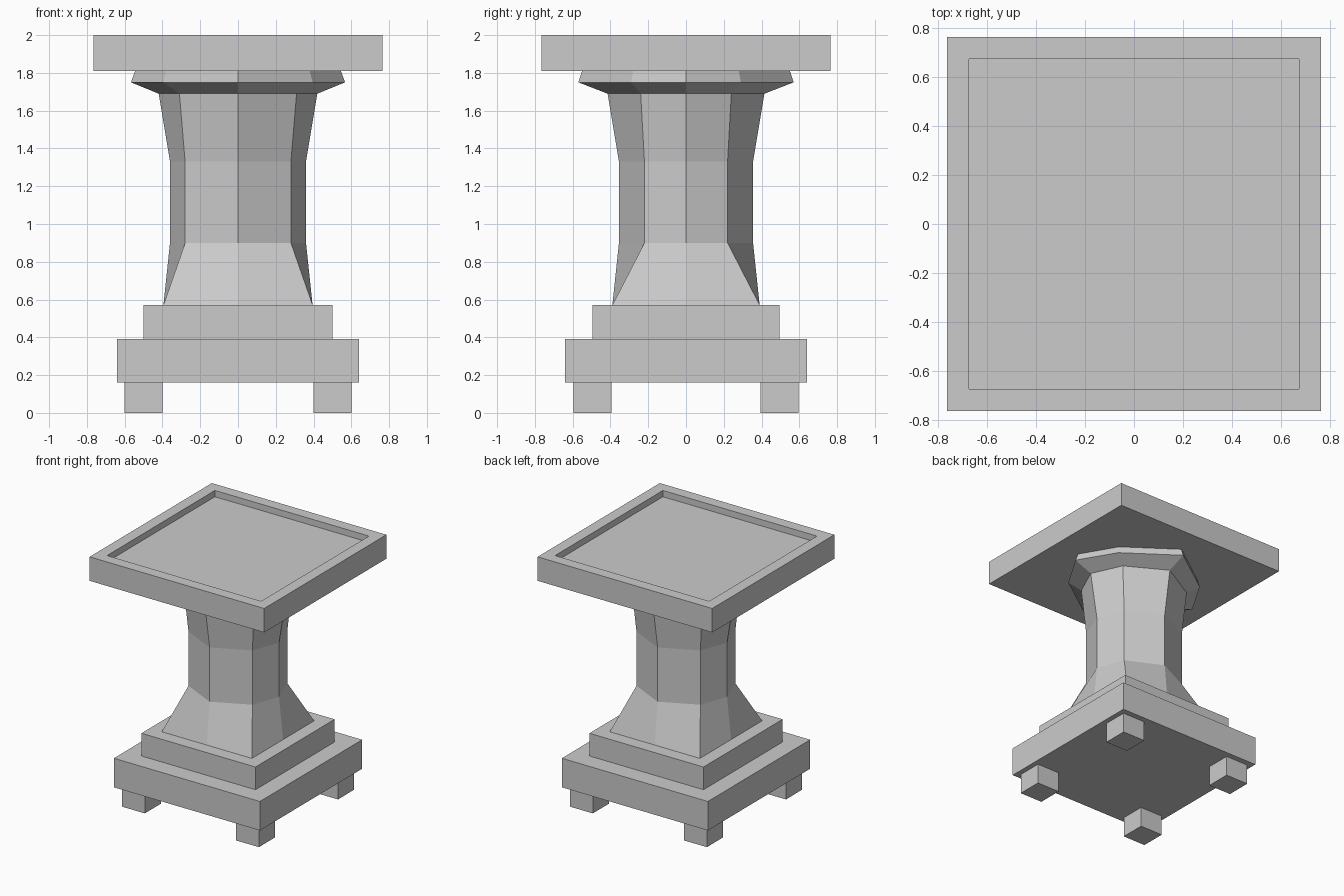
import bpy, bmesh

if "Cube" in bpy.data.objects:
    bpy.data.objects.remove(bpy.data.objects["Cube"])


def make_object(name, bm):
    bmesh.ops.recalc_face_normals(bm, faces=bm.faces)
    mesh = bpy.data.meshes.new(name)
    bm.to_mesh(mesh)
    bm.free()
    obj = bpy.data.objects.new(name, mesh)
    bpy.context.collection.objects.link(obj)
    return obj


def box(name, x, y, z):
    """Box from (min, max) ranges on each axis."""
    bm = bmesh.new()
    bmesh.ops.create_cube(bm, size=1)
    for v in bm.verts:
        for i, (lo, hi) in enumerate((x, y, z)):
            v.co[i] = hi if v.co[i] > 0 else lo
    return make_object(name, bm)


def eight_sided(name, rings):
    """Loft of eight-sided rings: (z, x on axis, y on axis, x at corner, y at corner)."""
    bm = bmesh.new()
    loops = []
    for z, ax, ay, cx, cy in rings:
        pts = [(ax, 0), (cx, cy), (0, ay), (-cx, cy),
               (-ax, 0), (-cx, -cy), (0, -ay), (cx, -cy)]
        loops.append([bm.verts.new((px, py, z)) for px, py in pts])
    for a, b in zip(loops, loops[1:]):
        for i in range(8):
            j = (i + 1) % 8
            bm.faces.new((a[i], a[j], b[j], b[i]))
    bm.faces.new(loops[0][::-1])
    bm.faces.new(loops[-1])
    return make_object(name, bm)


# Four square feet
for side_x, lr in ((-1, "left"), (1, "right")):
    for side_y, fb in ((-1, "front"), (1, "back")):
        box(f"{fb}_{lr}_foot",
            sorted((side_x * 0.40, side_x * 0.60)),
            sorted((side_y * 0.395, side_y * 0.595)), (0, 0.16))

# Stepped base
box("base_slab", (-0.64, 0.64), (-0.64, 0.64), (0.16, 0.39))
box("base_step", (-0.50, 0.50), (-0.495, 0.495), (0.39, 0.57))

# Column: square at the foot, eight-sided above
eight_sided("column", [
    (0.57, 0.395, 0.39, 0.395, 0.39),
    (0.90, 0.36, 0.355, 0.28, 0.22),
    (1.33, 0.36, 0.355, 0.28, 0.22),
    (1.69, 0.42, 0.415, 0.31, 0.24),
])

# Flared capital under the top
eight_sided("capital", [
    (1.69, 0.42, 0.415, 0.31, 0.24),
    (1.75, 0.567, 0.57, 0.395, 0.29),
    (1.81, 0.545, 0.55, 0.38, 0.28),
])

# Top slab with a shallow square recess
bm = bmesh.new()
bmesh.ops.create_cube(bm, size=1)
for v in bm.verts:
    v.co = (v.co.x * 1.53, v.co.y * 1.53, 2.0 if v.co.z > 0 else 1.81)
bm.normal_update()
top = max(bm.faces, key=lambda f: f.normal.z)
bmesh.ops.inset_region(bm, faces=[top], thickness=0.127)
floor = bmesh.ops.extrude_discrete_faces(bm, faces=[top])["faces"][0]
for v in floor.verts:
    v.co.z -= 0.05
make_object("top_slab", bm)
